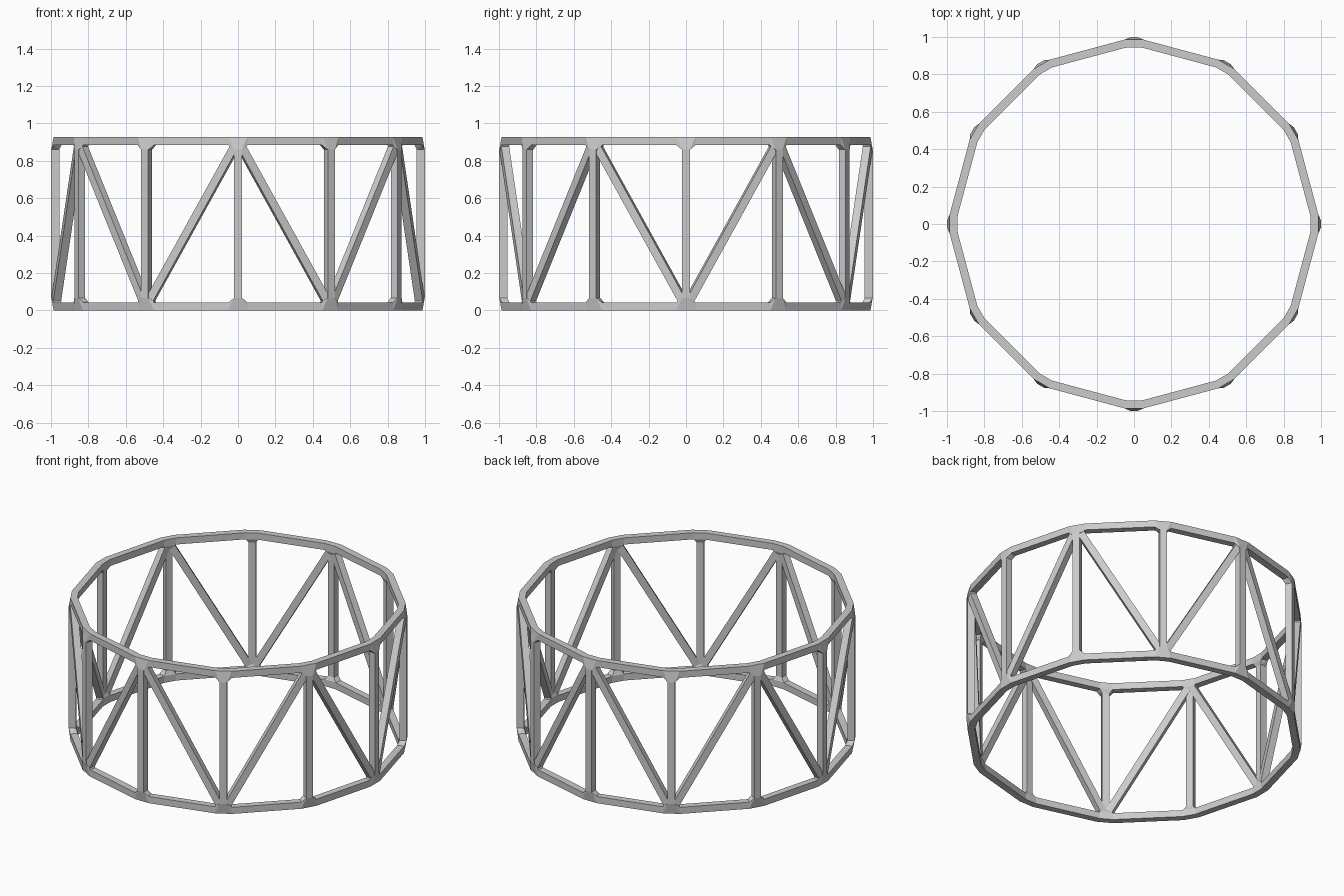
import bpy, bmesh
from math import cos, sin, pi
from mathutils import Vector

if "Cube" in bpy.data.objects:
    bpy.data.objects.remove(bpy.data.objects["Cube"])

N = 12            # sides of the drum
R = 0.977         # radius of the beam centre lines
H = 0.0215        # half beam thickness
Z0, Z1 = H, 0.905 # ring heights
TRIM = 0.046      # distance from node centre to beam end

def node(i, z):
    a = 2 * pi * i / N
    return Vector((R * cos(a), R * sin(a), z))

nodes = [node(i, Z0) for i in range(N)] + [node(i, Z1) for i in range(N)]
ends = [[] for _ in nodes]

def make_object(name, bm):
    bmesh.ops.recalc_face_normals(bm, faces=bm.faces)
    me = bpy.data.meshes.new(name)
    bm.to_mesh(me)
    bm.free()
    ob = bpy.data.objects.new(name, me)
    bpy.context.collection.objects.link(ob)

def beams(name, pairs):
    """Square beams facing outward; end corners are kept for the joints."""
    bm = bmesh.new()
    for a, b in pairs:
        p, q = nodes[a], nodes[b]
        d = (q - p).normalized()
        out = Vector((p.x + q.x, p.y + q.y, 0))
        out = (out - d * out.dot(d)).normalized()
        side = d.cross(out)
        loops = []
        for n, c in ((a, p + d * TRIM), (b, q - d * TRIM)):
            quad = [c + out * H * u + side * H * v
                    for u, v in ((1, 1), (-1, 1), (-1, -1), (1, -1))]
            ends[n] += quad
            loops.append([bm.verts.new(k) for k in quad])
        for k in range(4):
            j = (k + 1) % 4
            bm.faces.new((loops[0][k], loops[0][j], loops[1][j], loops[1][k]))
    make_object(name, bm)

beams("bottom_ring", [(i, (i + 1) % N) for i in range(N)])
beams("top_ring", [(N + i, N + (i + 1) % N) for i in range(N)])
beams("uprights", [(i, N + i) for i in range(N)])

# Zigzag braces: even corners meet at the bottom, odd corners at the top
beams("diagonal_braces", [(i, N + (i + s) % N) for i in range(0, N, 2) for s in (-1, 1)])

# Faceted joints wrapping the beam ends
bm = bmesh.new()
for pts in ends:
    vs = [bm.verts.new(p) for p in pts]
    res = bmesh.ops.convex_hull(bm, input=vs)
    junk = {g for g in res["geom_interior"] + res["geom_unused"]
            if isinstance(g, bmesh.types.BMVert)}
    bmesh.ops.delete(bm, geom=list(junk), context='VERTS')
make_object("corner_joints", bm)
